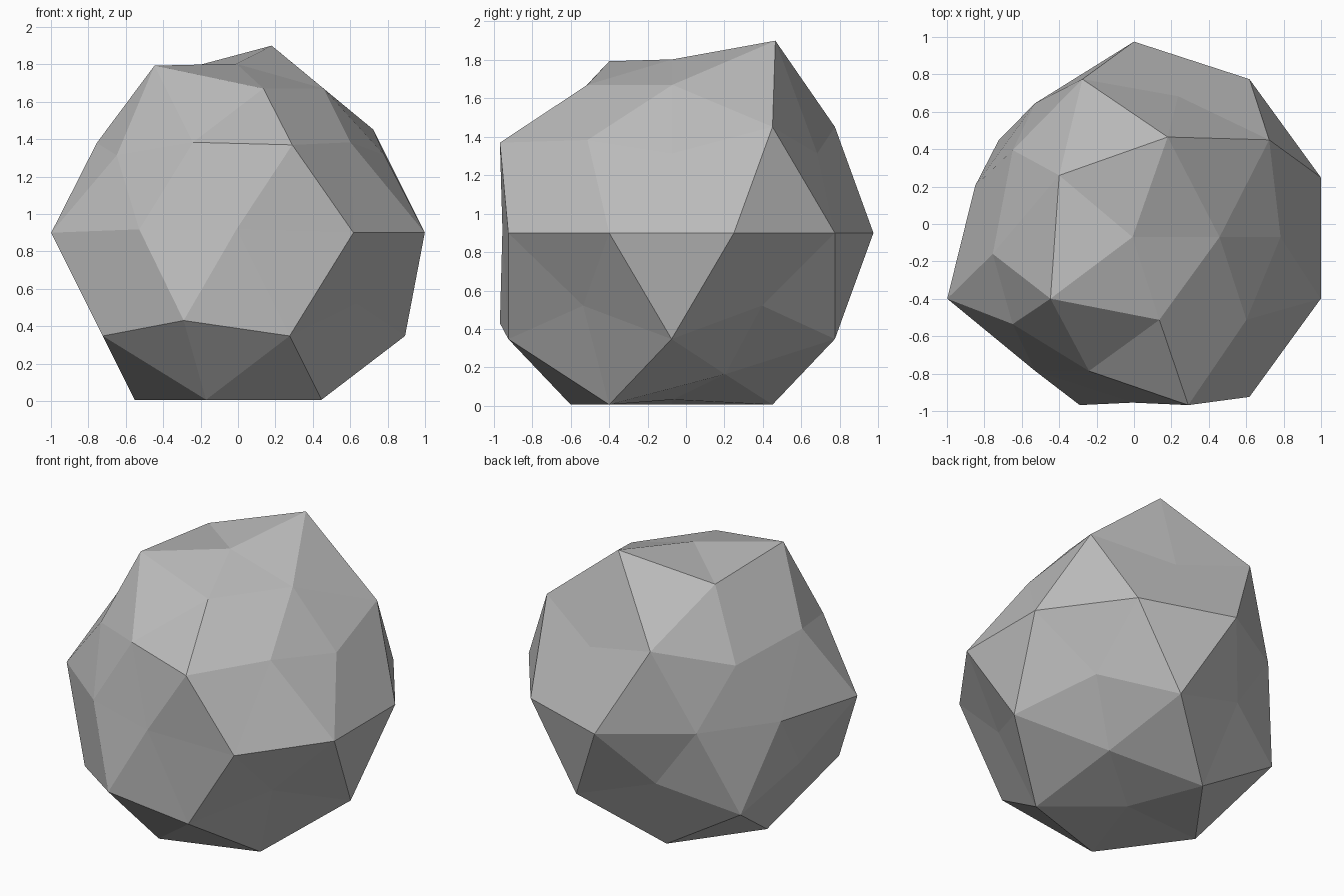
import bpy, bmesh
from math import radians, cos, sin
from mathutils import Vector

cube = bpy.data.objects.get("Cube")
if cube:
    bpy.data.objects.remove(cube)

CENTRE = Vector((0, -0.075, 0.9))
RADIUS = 1.05
DENT_SCALE = 0.885 / RADIUS
DENT_SHIFT = Vector((-0.008, 0.005, 0.018))

# Base ball of the boulder
bm = bmesh.new()
bmesh.ops.create_icosphere(bm, subdivisions=2, radius=RADIUS)


def corner(elevation, angle):
    """Corner of the ball nearest to a compass angle and height angle."""
    e, a = radians(elevation), radians(angle)
    aim = Vector((cos(e) * cos(a), cos(e) * sin(a), sin(e)))
    return max(bm.verts, key=lambda v: v.co.normalized().dot(aim))


# Corners pushed inwards: height angle -> compass angles
dents = {
    90: [0],
    58: [0, 288],
    31.7: [252, 324],
    26.6: [0, 72, 144, 216],
    0: [126, 162, 234, 270],
    -26.6: [36, 108, 180, 324],
    -58: [36],
    -90: [0],
}
dented = [corner(e, a) for e, angles in dents.items() for a in angles]

# Corners chipped or raised on their own
special = [
    (corner(58, 72), (0.18, 0.465, 1.9)),
    (corner(58, 144), (-0.40, 0.26, 1.745)),
    (corner(31.7, 180), (-0.755, -0.16, 1.38)),
]

for v in dented:
    v.co = v.co * DENT_SCALE + DENT_SHIFT
for v, place in special:
    v.co = Vector(place) - CENTRE
bmesh.ops.translate(bm, verts=bm.verts, vec=CENTRE)

# Flat shaded boulder
mesh = bpy.data.meshes.new("boulder")
bm.to_mesh(mesh)
bm.free()
boulder = bpy.data.objects.new("boulder", mesh)
bpy.context.collection.objects.link(boulder)

# Stone colour
stone = bpy.data.materials.new("stone_grey")
stone.use_nodes = True
colour = (0.5, 0.5, 0.5, 1)
stone.diffuse_color = colour
stone.node_tree.nodes["Principled BSDF"].inputs["Base Color"].default_value = colour
mesh.materials.append(stone)
